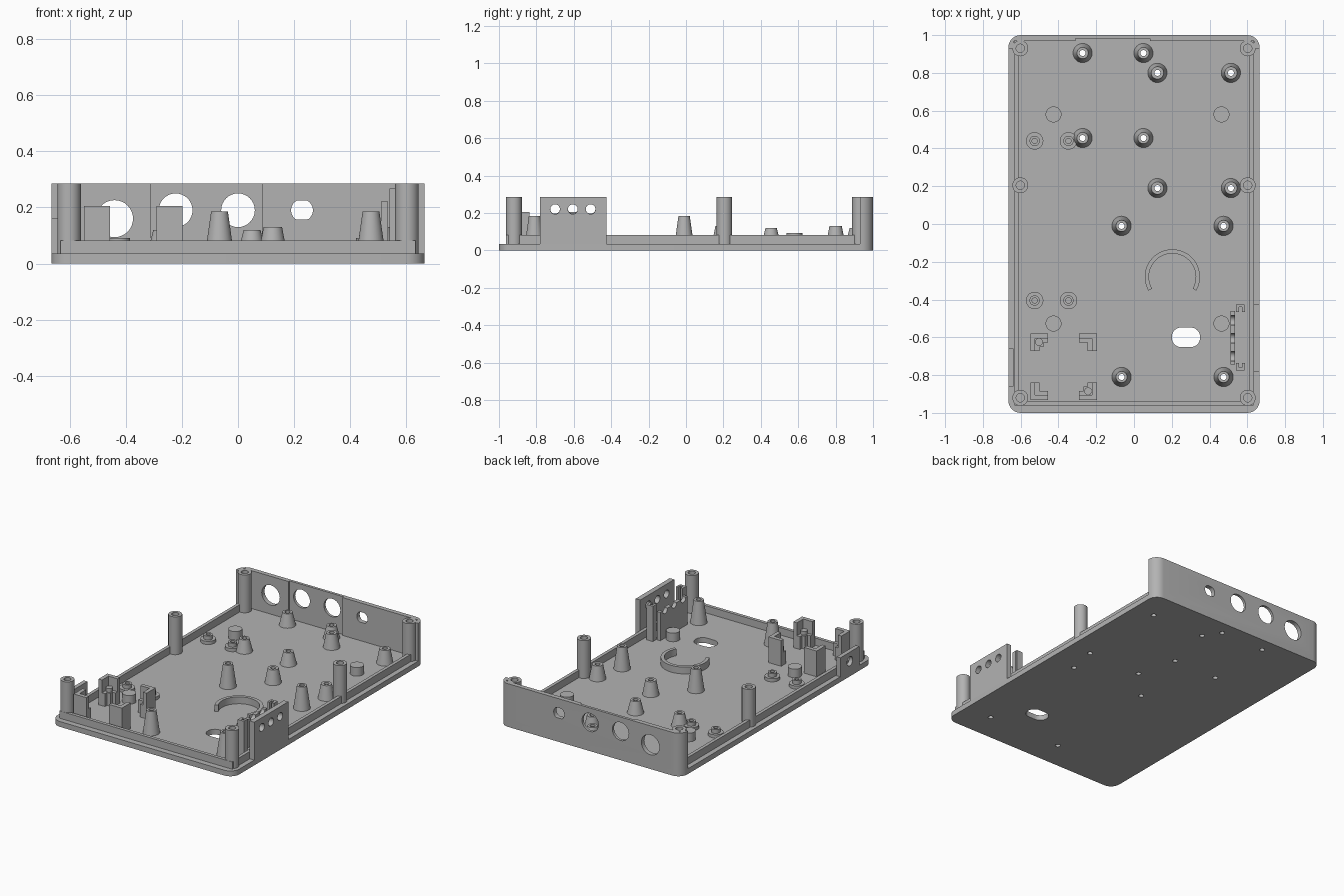
import bpy, bmesh, math
from mathutils import Vector

if "Cube" in bpy.data.objects:
    bpy.data.objects.remove(bpy.data.objects["Cube"], do_unlink=True)

grey = bpy.data.materials.new("light_grey_plastic")
grey.use_nodes = True
grey.diffuse_color = (0.45, 0.45, 0.45, 1)
grey.node_tree.nodes["Principled BSDF"].inputs["Base Color"].default_value = (0.45, 0.45, 0.45, 1)

FLOOR, RIM, TOP = 0.035, 0.083, 0.285


def finish(name, bm):
    bmesh.ops.remove_doubles(bm, verts=bm.verts, dist=1e-5)
    bmesh.ops.recalc_face_normals(bm, faces=bm.faces)
    mesh = bpy.data.meshes.new(name)
    bm.to_mesh(mesh)
    bm.free()
    mesh.materials.append(grey)
    obj = bpy.data.objects.new(name, mesh)
    bpy.context.collection.objects.link(obj)
    return obj


def add_prism(bm, pts, a, b, axis="z"):
    """Extrude a 2D outline from a to b along an axis."""
    place = {"z": lambda p: (p[0], p[1], a), "y": lambda p: (p[0], a, p[1]),
             "x": lambda p: (a, p[0], p[1])}[axis]
    face = bm.faces.new([bm.verts.new(place(p)) for p in pts])
    ext = bmesh.ops.extrude_face_region(bm, geom=[face])
    move = Vector([(b - a) * (axis == k) for k in "xyz"])
    bmesh.ops.translate(bm, vec=move, verts=[g for g in ext["geom"] if isinstance(g, bmesh.types.BMVert)])


def prism(name, pts, a, b, axis="z"):
    bm = bmesh.new()
    add_prism(bm, pts, a, b, axis)
    return finish(name, bm)


def rect(x0, x1, y0, y1):
    return [(x0, y0), (x1, y0), (x1, y1), (x0, y1)]


def box(name, x0, x1, y0, y1, z0, z1):
    return prism(name, rect(x0, x1, y0, y1), z0, z1)


def arc(cx, cy, r, start, end, steps):
    angles = [math.radians(start + (end - start) * i / steps) for i in range(steps + 1)]
    return [(cx + r * math.cos(t), cy + r * math.sin(t)) for t in angles]


def circle(cx, cy, r):
    return arc(cx, cy, r, 0, 360, 32)[:-1]


def rounded(hx, hy, r, cx=0, cy=0):
    pts = []
    for i, (sx, sy) in enumerate([(1, 1), (-1, 1), (-1, -1), (1, -1)]):
        pts += arc(cx + sx * (hx - r), cy + sy * (hy - r), r, i * 90, i * 90 + 90, 8)
    return pts


def lathe(name, profile, x, y):
    """Revolve a closed (radius, height) outline around a vertical line."""
    bm = bmesh.new()
    verts = [bm.verts.new((x + r, y, z)) for r, z in profile]
    edges = [bm.edges.new((verts[i - 1], verts[i])) for i in range(len(verts))]
    bmesh.ops.spin(bm, geom=verts + edges, cent=(x, y, 0), axis=(0, 0, 1),
                   angle=math.tau, steps=32)
    bmesh.ops.dissolve_degenerate(bm, edges=bm.edges, dist=1e-6)
    return finish(name, bm)


def cut(obj, outlines, a, b, axis):
    bm = bmesh.new()
    for pts in outlines:
        add_prism(bm, pts, a, b, axis)
    cutter = finish("cutter", bm)
    cutter.hide_render = True
    mod = obj.modifiers.new("holes", "BOOLEAN")
    mod.operation, mod.solver, mod.object = "DIFFERENCE", "EXACT", cutter
    bpy.context.view_layer.objects.active = obj
    bpy.ops.object.modifier_apply(modifier=mod.name)
    bpy.data.objects.remove(cutter, do_unlink=True)


# Standoffs in rectangular groups: xs, ys, height, top radius
groups = [((-0.272, 0.05), (0.455, 0.905), 0.12, 0.03),
          ((0.124, 0.513), (0.19, 0.80), 0.13, 0.033),
          ((-0.066, 0.474), (-0.01, -0.81), 0.185, 0.03)]
spots = [(x, y, h, r) for xs, ys, h, r in groups for x in xs for y in ys]
for x, y, h, r in spots:
    lathe("standoff", [(0.016, 0.03), (0.052, 0.03), (r, h), (0.016, h)], x, y)

# Floor plate with screw holes and an oblong opening
base = prism("floor_plate", rounded(0.665, 1.0, 0.065), 0, FLOOR)
cut(base, [circle(x, y, 0.016) for x, y, _, _ in spots]
    + [rounded(0.075, 0.052, 0.05, 0.275, -0.6)], -0.1, 0.1, "z")

# Raised rim along the sides and front
prism("rim", [(-0.632, 0.98), (-0.632, -0.962), (0.632, -0.962), (0.632, 0.98),
              (0.61, 0.98), (0.61, -0.94), (-0.61, -0.94), (-0.61, 0.98)], 0.02, RIM)

# Back wall wrapping both corners, thinner in the middle
wall = prism("back_wall", [(0.665, 0.93)] + arc(0.6, 0.935, 0.065, 0, 90, 8)
             + arc(-0.6, 0.935, 0.065, 90, 180, 8)
             + [(-0.665, 0.93), (-0.635, 0.93), (-0.635, 0.97), (-0.31, 0.97), (-0.31, 0.982),
                (0.085, 0.982), (0.085, 0.97), (0.635, 0.97), (0.635, 0.93)], FLOOR, TOP)
flat_hole = [(x, min(max(z, 0.157), 0.225)) for x, z in arc(0.228, 0.19, 0.039, 5, 365, 32)[:-1]]
cut(wall, [circle(-0.44, 0.16, 0.066), circle(-0.222, 0.19, 0.06),
           circle(0, 0.19, 0.06), flat_hole], 0.9, 1.1, "y")

# Screw posts
for x in (-0.602, 0.602):
    for y in (-0.92, 0.205, 0.93):
        lathe("screw_post", [(0, 0.03), (0.042, 0.03), (0.042, TOP), (0.022, TOP),
                             (0.022, 0.15), (0, 0.15)], x, y)

# Low stepped pegs and plain support discs
for x in (-0.526, -0.347):
    for y in (0.44, -0.405):
        lathe("stepped_peg", [(0, 0.03), (0.046, 0.03), (0.046, 0.056), (0.027, 0.056),
                              (0.027, 0.082), (0.014, 0.082), (0.014, 0.05), (0, 0.05)], x, y)
for x in (-0.426, 0.463):
    for y in (0.58, -0.527):
        lathe("support_disc", [(0, 0.03), (0.042, 0.03), (0.042, 0.092), (0, 0.092)], x, y)

# Open ring on the floor
prism("open_ring", arc(0.203, -0.28, 0.146, -30, 210, 40)
      + arc(0.203, -0.28, 0.124, 210, -30, 40), 0.03, 0.08)

# Four corner brackets around a square module
for sx in (-1, 1):
    for sy in (-1, 1):
        def corner(*pts):
            return [(-0.373 + sx * u, -0.755 + sy * v) for u, v in pts]
        a, s, t = 0.176, 0.083, 0.15
        prism("corner_bracket", corner((a, a), (s, a), (s, t), (t, t), (t, s), (a, s)), 0.03, 0.205)
        i = t - 0.022
        prism("bracket_step", corner((t, t), (s, t), (s, i), (i, i), (i, s), (t, s)), 0.03, 0.12)
        if sx != sy:
            prism("bracket_ledge", corner((t, t), (0.105, t), (0.105, 0.105), (t, 0.105)), 0.03, 0.12)
            px, py = corner((0.13, 0.13))[0]
            prism("locating_pin", circle(px, py, 0.02), 0.03, 0.145)

# Side panel with three holes, and the notched support behind it
ports = (-0.70, -0.605, -0.51)
panel = box("side_panel", 0.632, 0.665, -0.78, -0.425, FLOOR, TOP)
cut(panel, [circle(y, 0.22, 0.026) for y in ports], 0.5, 0.8, "x")
support = box("notched_support", 0.51, 0.535, -0.745, -0.46, 0.03, 0.222)
cut(support, [circle(y, 0.222, 0.026) for y in ports], 0.4, 0.6, "x")

# Channel clips at both ends of the support
for s in (-1, 1):
    def ys(d0, d1):
        return sorted((-0.6 + s * d0, -0.6 + s * d1))
    box("clip_back", 0.54, 0.585, *ys(0.16, 0.175), 0.03, 0.268)
    box("clip_inner_arm", 0.54, 0.555, *ys(0.135, 0.165), 0.03, 0.268)
    box("clip_outer_arm", 0.572, 0.587, *ys(0.135, 0.165), 0.03, 0.268)

# Small socket panel on the opposite side
socket = box("socket_panel", -0.665, -0.638, -0.86, -0.66, FLOOR, 0.16)
cut(socket, [circle(-0.76, 0.1, 0.03)], -0.8, -0.5, "x")

# Smooth round surfaces, keep edges sharp
for obj in bpy.context.scene.objects:
    obj.select_set(obj.type == "MESH")
bpy.context.view_layer.objects.active = base
bpy.ops.object.shade_smooth_by_angle(angle=math.radians(30))
